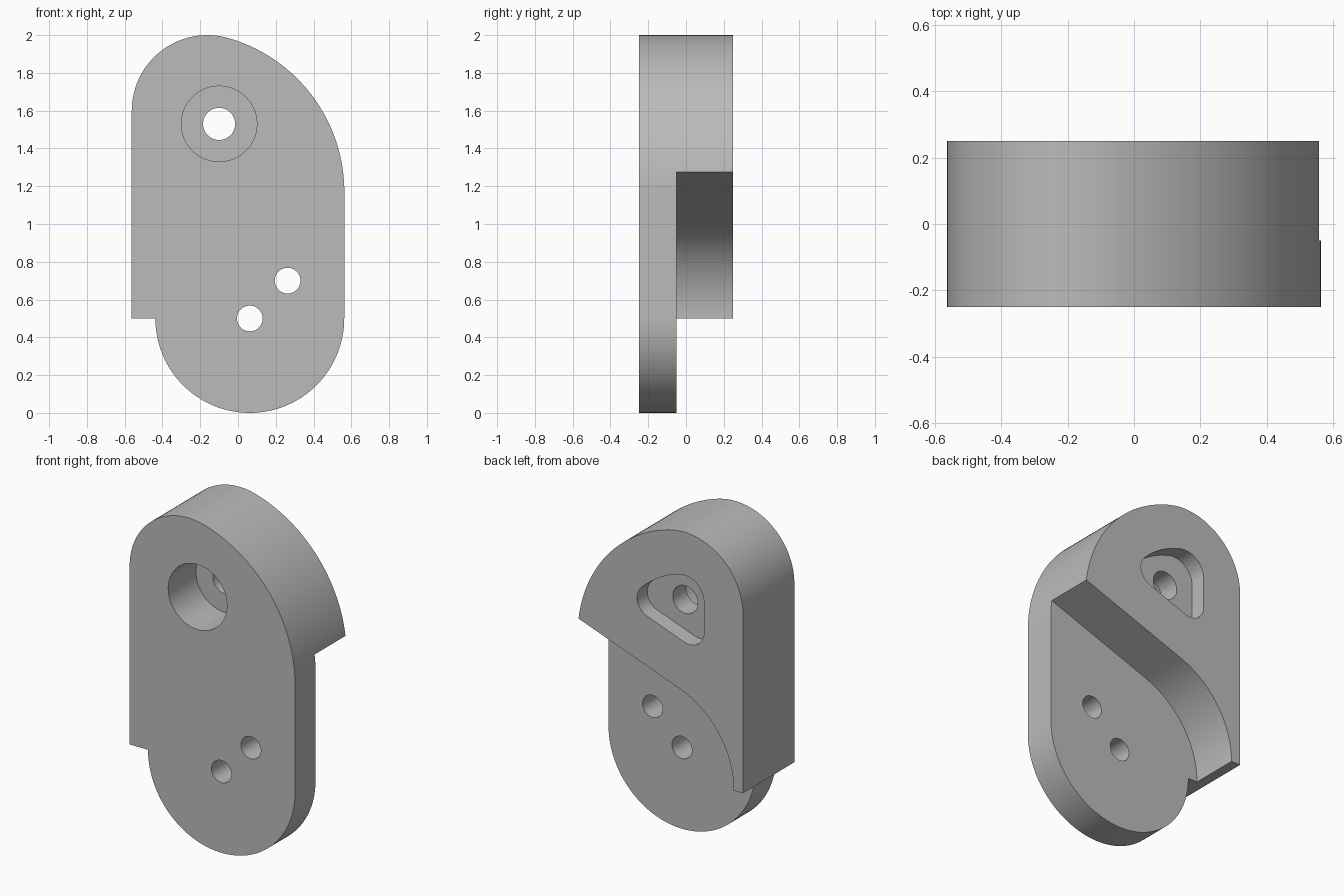
import bpy, bmesh
from math import cos, sin, radians

if "Cube" in bpy.data.objects:
    bpy.data.objects.remove(bpy.data.objects["Cube"], do_unlink=True)

grey = bpy.data.materials.new("plain grey")
grey.use_nodes = True
colour = (0.5, 0.5, 0.5, 1)
grey.diffuse_color = colour
grey.node_tree.nodes["Principled BSDF"].inputs["Base Color"].default_value = colour

FRONT, BACK, STEP = -0.25, 0.25, -0.05


def arc(cx, cz, r, start, end, n=24):
    """Points of an arc in the xz plane, angles in degrees."""
    angles = [radians(start + (end - start) * i / n) for i in range(n + 1)]
    return [(cx + r * cos(a), cz + r * sin(a)) for a in angles]


def circle(cx, cz, r, n=64):
    return arc(cx, cz, r, 360, 0, n)[:-1]


def extrude(name, points, y0, y1):
    """Solid made by sweeping an xz profile from y0 to y1."""
    bm = bmesh.new()
    face = bm.faces.new([bm.verts.new((x, y0, z)) for x, z in points])
    swept = bmesh.ops.extrude_face_region(bm, geom=[face])["geom"]
    verts = [v for v in swept if isinstance(v, bmesh.types.BMVert)]
    bmesh.ops.translate(bm, vec=(0, y1 - y0, 0), verts=verts)
    bmesh.ops.recalc_face_normals(bm, faces=bm.faces)
    mesh = bpy.data.meshes.new(name)
    bm.to_mesh(mesh)
    bm.free()
    mesh.materials.append(grey)
    obj = bpy.data.objects.new(name, mesh)
    bpy.context.collection.objects.link(obj)
    return obj


def upper_curve(inset, end):
    """Small shoulder arc running into the large arc, moved inwards by inset."""
    return (arc(-0.1625, 1.6, 0.4 - inset, 180, 75)
            + arc(-0.284, 1.17, 0.847 - inset, 75, end, 40)[1:])


# Main plate outline: shoulder, large arc, round foot and side step
outline = upper_curve(0, 0) + arc(0.0625, 0.5, 0.5, 0, -180, 64) + [(-0.5625, 0.5)]
body = extrude("bracket_body", outline, FRONT, BACK)

# Relief behind the foot: arc, then a straight slope past the right edge
relief = arc(0.0625, 0.5, 0.5625, 180, 109.8, 32) + [(1.0, 1.435), (1.0, -0.2), (-0.5, -0.2)]

# Rounded triangular pocket in the back
pocket = (upper_curve(0.265, 44.8) + arc(0.058, 1.51, 0.1, 44.8, -70, 20)[1:]
          + arc(-0.1975, 1.417, 0.1, -70, -180, 20))

cutters = [
    extrude("relief_cutter", relief, STEP, 0.5),
    extrude("pocket_cutter", pocket, BACK - 0.1, 0.5),
    extrude("counterbore_cutter", circle(-0.1, 1.53, 0.2), -0.5, FRONT + 0.27),
    extrude("bolt_hole_cutter", circle(-0.1, 1.53, 0.085), -0.5, 0.5),
    extrude("lower_hole_cutter", circle(0.0625, 0.5, 0.068), -0.5, 0.5),
    extrude("side_hole_cutter", circle(0.2625, 0.7, 0.068), -0.5, 0.5),
]

# Cut, then drop the helpers
bpy.ops.object.select_all(action="DESELECT")
bpy.context.view_layer.objects.active = body
body.select_set(True)
for cutter in cutters:
    cutter.hide_render = True
    mod = body.modifiers.new(cutter.name, "BOOLEAN")
    mod.operation = "DIFFERENCE"
    mod.solver = "EXACT"
    mod.object = cutter
    bpy.ops.object.modifier_apply(modifier=mod.name)
    bpy.data.objects.remove(cutter, do_unlink=True)

bpy.ops.object.shade_smooth_by_angle(angle=radians(30))
